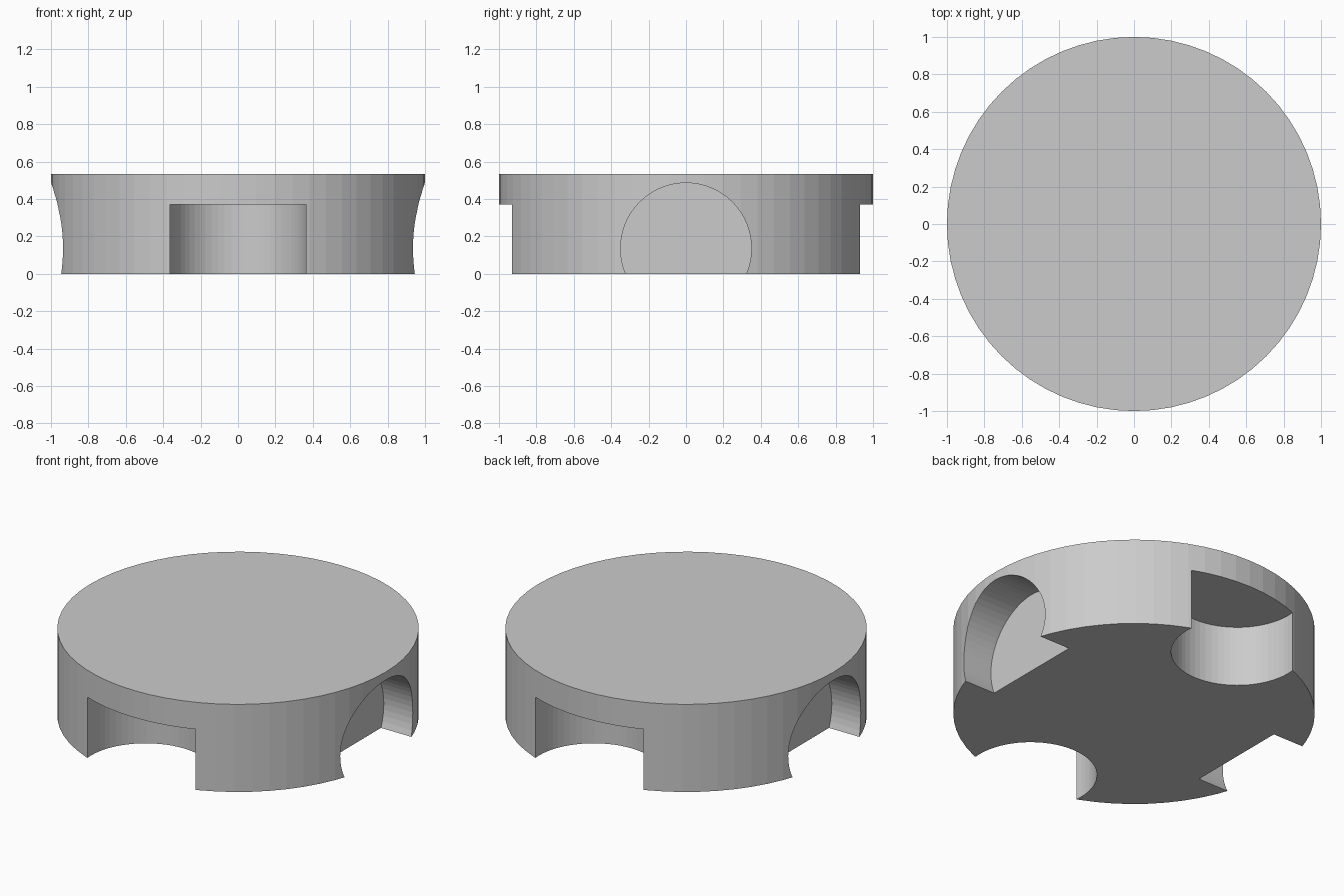
import bpy
import math

cube = bpy.data.objects.get("Cube")
if cube:
    bpy.data.objects.remove(cube, do_unlink=True)

HEIGHT = 0.535

grey = bpy.data.materials.new("light grey")
grey.use_nodes = True
colour = (0.6, 0.6, 0.6, 1.0)
grey.diffuse_color = colour
grey.node_tree.nodes["Principled BSDF"].inputs["Base Color"].default_value = colour


def cylinder(name, radius, depth, centre, rotation=(0, 0, 0), sides=64):
    bpy.ops.mesh.primitive_cylinder_add(vertices=sides, radius=radius, depth=depth,
                                        location=centre, rotation=rotation)
    obj = bpy.context.object
    obj.name = name
    obj.data.materials.append(grey)
    return obj


def cut(body, cutter):
    mod = body.modifiers.new("cut", 'BOOLEAN')
    mod.operation = 'DIFFERENCE'
    mod.solver = 'EXACT'
    mod.object = cutter
    bpy.context.view_layer.objects.active = body
    bpy.ops.object.modifier_apply(modifier=mod.name)
    bpy.data.objects.remove(cutter, do_unlink=True)


# Solid disc
body = cylinder("notched_disc", 1.0, HEIGHT, (0, 0, HEIGHT / 2))

for side in (-1, 1):
    # Upright round pockets at front and back, open below, roof at z = 0.37
    cut(body, cylinder("pocket_cutter", 0.367, 0.57, (0, side * 0.89, 0.37 - 0.285)))
    # Sideways round recesses at left and right, flat back wall at |x| = 0.74
    cut(body, cylinder("recess_cutter", 0.35, 0.5, (side * 0.99, 0, 0.136),
                       (0, math.pi / 2, 0)))
